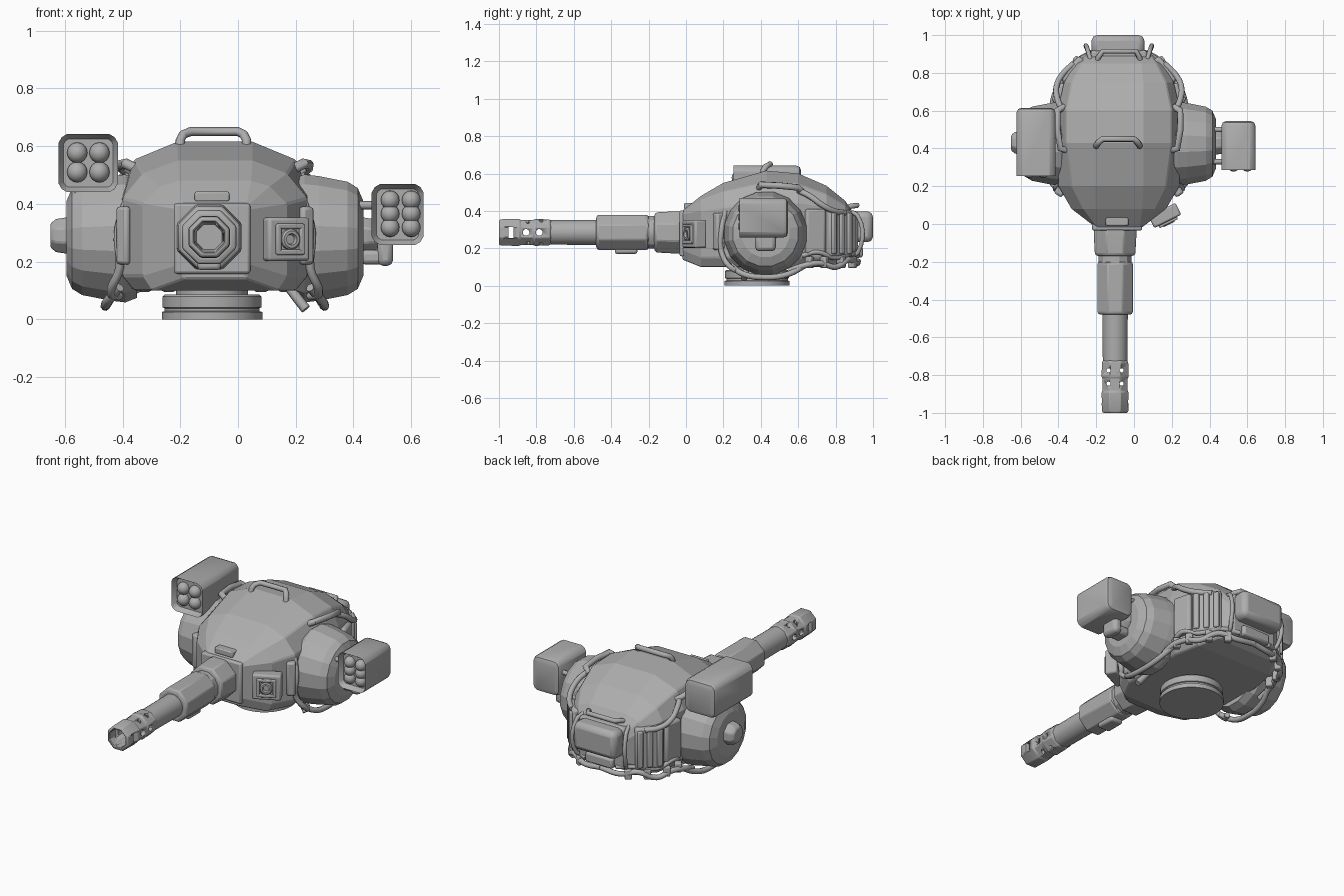
import bpy, bmesh, math
from mathutils import Matrix, Vector

if bpy.data.objects.get("Cube"):
    bpy.data.objects.remove(bpy.data.objects["Cube"])

grey = bpy.data.materials.new("plain_grey")
grey.use_nodes = True
tone = (0.42, 0.42, 0.42, 1)
grey.diffuse_color = tone
grey.node_tree.nodes["Principled BSDF"].inputs["Base Color"].default_value = tone
CX = -0.08          # centre line of the turret body
GUN = (-0.1, 0.285)  # gun axis in x and z


def finish(name, bm, bevel=0, segments=2, smooth=True):
    bmesh.ops.recalc_face_normals(bm, faces=bm.faces[:])
    me = bpy.data.meshes.new(name)
    bm.to_mesh(me)
    bm.free()
    me.materials.append(grey)
    ob = bpy.data.objects.new(name, me)
    bpy.context.collection.objects.link(ob)
    if bevel:
        mod = ob.modifiers.new("bevel", 'BEVEL')
        mod.width, mod.segments, mod.limit_method = bevel, segments, 'ANGLE'
    if smooth:
        bpy.ops.object.select_all(action='DESELECT')
        ob.select_set(True)
        bpy.context.view_layer.objects.active = ob
        bpy.ops.object.shade_smooth_by_angle(angle=math.radians(30))
    return ob


def box(name, centre, size, bevel=0.01, turn=0):
    bm = bmesh.new()
    m = Matrix.Translation(centre) @ Matrix.Rotation(turn, 4, 'Z')
    bmesh.ops.create_cube(bm, size=1, matrix=m @ Matrix.Diagonal((*size, 1)))
    return finish(name, bm, bevel)


def loft(name, rings, bevel=0, smooth=True, closed=False):
    bm = bmesh.new()
    rows = [[bm.verts.new(p) for p in ring] for ring in rings]
    n = len(rows[0])
    pairs = list(zip(rows, rows[1:])) + ([(rows[-1], rows[0])] if closed else [])
    for a, b in pairs:
        for i in range(n):
            bm.faces.new((a[i], a[(i + 1) % n], b[(i + 1) % n], b[i]))
    if not closed:
        bm.faces.new(rows[0])
        bm.faces.new(rows[-1])
    return finish(name, bm, bevel, 1, smooth)


def lathe(name, profile, axis, centre, sides, bevel=0, smooth=True, closed=False):
    # profile holds (position along axis, radius)
    rings = []
    for d, r in profile:
        ring = []
        for k in range(sides):
            a = (k + 0.5) * math.tau / sides
            u, v = r * math.cos(a), r * math.sin(a)
            p = {'X': (d, u, v), 'Y': (u, d, v), 'Z': (u, v, d)}[axis]
            ring.append(Vector(p) + Vector(centre))
        rings.append(ring)
    return loft(name, rings, bevel, smooth, closed)


def tube(name, points, radius=0.013, soft=True):
    cu = bpy.data.curves.new(name, 'CURVE')
    cu.dimensions = '3D'
    cu.bevel_depth, cu.bevel_resolution, cu.resolution_u = radius, 2, 5
    cu.use_fill_caps = True
    sp = cu.splines.new('BEZIER' if soft else 'POLY')
    pts = sp.bezier_points if soft else sp.points
    pts.add(len(points) - 1)
    for q, p in zip(pts, points):
        if soft:
            q.co, q.handle_left_type, q.handle_right_type = p, 'AUTO', 'AUTO'
        else:
            q.co = (*p, 1)
    cu.materials.append(grey)
    ob = bpy.data.objects.new(name, cu)
    bpy.context.collection.objects.link(ob)
    bpy.ops.object.select_all(action='DESELECT')
    ob.select_set(True)
    bpy.context.view_layer.objects.active = ob
    bpy.ops.object.convert(target='MESH')
    bpy.ops.object.shade_smooth_by_angle(angle=math.radians(50))


# Faceted turret body: y, roof half-width and height, slope, side, floor height
sections = [(-.02, .11, .40, .115, .395, .12, .38, .14), (.08, .125, .48, .19, .46, .25, .40, .10),
            (.20, .13, .55, .25, .505, .32, .42, .10), (.43, .13, .615, .28, .553, .325, .44, .10),
            (.60, .13, .60, .28, .545, .325, .44, .10), (.75, .13, .535, .25, .49, .29, .42, .10),
            (.85, .12, .455, .20, .43, .23, .39, .12), (.91, .11, .37, .15, .36, .16, .33, .15)]
rings = []
for y, t, zt, s, zs, w, zw, zb in sections:
    half = [(t, zt), (s, zs), (w, zw), (w, zb + .05), (w * .87, zb)]
    ring = half + [(-x, z) for x, z in reversed(half)]
    rings.append([(CX + x, y, z) for x, z in ring])
loft("turret_body", rings, 0.006, smooth=False)

# Turntable under the body
lathe("turntable", [(0, .175), (.025, .175), (.028, .165), (.038, .165), (.041, .172), (.078, .172),
                    (.085, .165), (.086, .125), (.12, .125)], 'Z', (-.09, .38, 0), 32)

# Gun mount and barrel
gx, gz = GUN
box("gun_mount_plate", (gx + .01, -.01, gz - .005), (.265, .05, .245), .01)
lathe("gun_collar", [(-.17, .1), (-.16, .116), (-.06, .122), (-.02, .122)], 'Y', (gx, 0, gz), 8, .006)
lathe("gun_neck", [(-.22, .09), (-.15, .09)], 'Y', (gx, 0, gz), 12)
lathe("gun_sleeve", [(-.48, .09), (-.47, .102), (-.21, .102), (-.2, .095)], 'Y', (gx, 0, gz), 8, .006)
box("sleeve_foot", (gx, -.32, .188), (.08, .12, .036), .012)
lathe("barrel", [(-.74, .066), (-.47, .068)], 'Y', (gx, 0, gz), 20)
muzzle = lathe("muzzle_brake", [(-.73, .03), (-.72, .066), (-.73, .075), (-.81, .078), (-.815, .072),
                                (-.885, .072), (-.89, .078), (-.99, .076), (-1, .07), (-1, .056),
                                (-.74, .05)], 'Y', (gx, 0, gz), 8, .004, closed=True)


def cut(target, cutter):
    cutter.hide_render = True
    cutter.hide_set(True)
    mod = target.modifiers.new("cut", 'BOOLEAN')
    mod.object, mod.operation, mod.solver = cutter, 'DIFFERENCE', 'EXACT'


for y in (-.855, -.785):
    cut(muzzle, lathe("side_hole_cutter", [(-.2, .018), (.2, .018)], 'X', (gx, y, gz), 12))
    for dx in (-.035, .035):
        cut(muzzle, lathe("top_hole_cutter", [(-.2, .011), (.2, .011)], 'Z', (gx + dx, y + .01, gz), 10))
cut(muzzle, box("slot_cutter", (gx, -.935, gz), (.4, .026, .06), 0))

# Roof sight block and grab handles
box("front_roof_block", (-.09, .025, .425), (.12, .07, .035), .006)
tube("roof_handle", [(-.2, .41, .59), (-.2, .415, .62), (-.19, .43, .64), (-.165, .45, .65), (0, .45, .65),
                     (.02, .43, .64), (.03, .415, .62), (.03, .41, .59)], .016, False)
tube("rear_handle", [(-.2, .83, .40), (-.19, .88, .425), (-.165, .915, .43), (.01, .915, .43),
                     (.03, .88, .425), (.04, .83, .40)], .014, False)

# Optic on the front left facet
turn = 0.46
optic = Vector((.163, .045, .277))
out = Vector((math.sin(turn), -math.cos(turn), 0))
side = Vector((math.cos(turn), math.sin(turn), 0))
box("optic_plate", optic, (.16, .07, .15), .01, turn)
for d in (-.045, .045):
    box("optic_rim", optic + out * .038 + Vector((0, 0, d)), (.105, .02, .018), .005, turn)
    box("optic_rim_side", optic + out * .038 + side * d, (.018, .02, .105), .005, turn)
lens = lathe("optic_lens", [(0, .036), (.022, .036), (.028, .03), (.028, .02), (.015, .016)], 'Z', (0, 0, 0), 16)
lens.matrix_world = Matrix.Translation(optic + out * .025) @ Matrix.Rotation(turn, 4, 'Z') \
    @ Matrix.Rotation(math.pi / 2, 4, 'X')

# Round side cheeks with hubs, and everything mirrored around the body
for s, tag in ((1, "left"), (-1, "right")):
    def at(x, y, z):
        return (CX + s * x, y, z)

    lathe(tag + "_cheek", [(s * .27, .21), (s * .31, .226), (s * .36, .22), (s * .46, .2),
                           (s * .495, .178), (s * .515, .13)], 'X', (CX, .425, .28), 16, smooth=False)
    lathe(tag + "_hub", [(s * .5, .07), (s * .55, .062), (s * .57, .045)], 'X', (CX, .43, .29), 8, .005)
    box(tag + "_front_bracket", at(.30, .19, .29), (.05, .09, .2), .012, s * .6)
    # rails, hoses and struts
    tube(tag + "_roof_rail", [at(.27, .39, .52), at(.31, .4, .54), at(.325, .5, .535), at(.325, .6, .525),
                              at(.29, .62, .5)], .018, False)
    tube(tag + "_rear_rail", [at(.30, .6, .51), at(.325, .66, .48), at(.33, .73, .43), at(.30, .79, .40),
                              at(.24, .85, .39)], .016)
    tube(tag + "_front_hose", [at(.31, .21, .40), at(.335, .19, .30), at(.33, .19, .18), at(.36, .25, .09),
                               at(.33, .3, .08)], .015)
    tube(tag + "_under_hose", [at(.33, .24, .11), at(.37, .3, .065), at(.38, .42, .045), at(.37, .54, .06),
                               at(.34, .64, .11)], .016)
    tube(tag + "_low_cable", [at(.35, .55, .08), at(.35, .64, .11), at(.325, .72, .12), at(.285, .80, .10),
                              at(.21, .87, .14), at(.12, .91, .12), at(0, .92, .13)], .016)
    tube(tag + "_upper_cable", [at(.32, .62, .16), at(.325, .7, .18), at(.28, .79, .15), at(.19, .88, .17),
                                at(.1, .92, .16)], .013)
    for y, x in ((.66, .33), (.74, .31), (.83, .245), (.89, .16)):
        box(tag + "_cable_clip", at(x, y, .125), (.04, .04, .06), .008, s * -.6)
    # plain panel, then a ribbed panel facing the rear corner
    box(tag + "_side_panel", at(.305, .69, .29), (.11, .05, .24), .014, -s * 1.33)
    a, spot = .85, Vector(at(.245, .815, .28))
    box(tag + "_corner_panel", spot, (.16, .05, .25), .014, -s * a)
    n = Vector((s * math.sin(a), math.cos(a), 0)) * .025
    for d in (-.055, 0, .055):
        t = Vector((math.cos(a), -s * math.sin(a), 0)) * d
        box(tag + "_panel_rib", spot + n + t, (.032, .024, .22), .008, -s * a)
    tube(tag + "_rear_frame", [at(.15, .89, .16), at(.165, .92, .18), at(.165, .92, .37), at(.15, .87, .4)], .012)

# Rear stowage box on its backing frame
box("rear_backing", (CX, .89, .275), (.3, .06, .25), .015)
box("rear_stowage_box", (CX - .005, .945, .315), (.28, .11, .165), .03)
box("rear_lower_box", (CX, .92, .18), (.18, .05, .06), .012)


# Launcher pods with a recessed face and round warheads
def launcher(name, centre, size, xs, zs, radius):
    bm = bmesh.new()
    m = Matrix.Translation(centre) @ Matrix.Diagonal((*size, 1))
    bmesh.ops.create_cube(bm, size=1, matrix=m)
    lengthwise = [e for e in bm.edges if abs(e.verts[0].co.y - e.verts[1].co.y) > .1]
    bmesh.ops.bevel(bm, geom=lengthwise, offset=.03, segments=2, affect='EDGES', profile=.4)
    front = min(bm.faces, key=lambda f: f.calc_center_median().y)
    back = max(bm.faces, key=lambda f: f.calc_center_median().y)
    bmesh.ops.bevel(bm, geom=back.edges[:], offset=.025, segments=2, affect='EDGES', profile=.5)
    bmesh.ops.inset_region(bm, faces=[front], thickness=.018)
    bmesh.ops.translate(bm, verts=front.verts[:], vec=(0, .03, 0))
    finish(name, bm)
    y = centre[1] - size[1] / 2 + .025
    for x in xs:
        for z in zs:
            b = bmesh.new()
            bmesh.ops.create_uvsphere(b, u_segments=14, v_segments=8, radius=radius,
                                      matrix=Matrix.Translation((x, y, z)))
            finish(name + "_warhead", b)


launcher("right_launcher", (-.519, .435, .541), (.205, .36, .202), (-.557, -.48), (.51, .577), .036)
launcher("left_launcher", (.553, .415, .363), (.18, .26, .212), (.527, .6), (.318, .366, .413), .033)
box("right_launcher_base", (-.51, .43, .46), (.12, .2, .06), .015)
box("left_launcher_bracket", (.51, .425, .235), (.055, .11, .1), .02)
box("left_launcher_link", (.47, .425, .215), (.09, .09, .05), .015)
for y in (.33, .5):
    tube("left_launcher_arm", [(.38, y, .395), (.48, y, .395)], .014, False)

# Loose drain pipe under the left side
tube("drain_pipe", [(.17, .33, .12), (.2, .32, .08), (.235, .31, .035)], .018, False)
